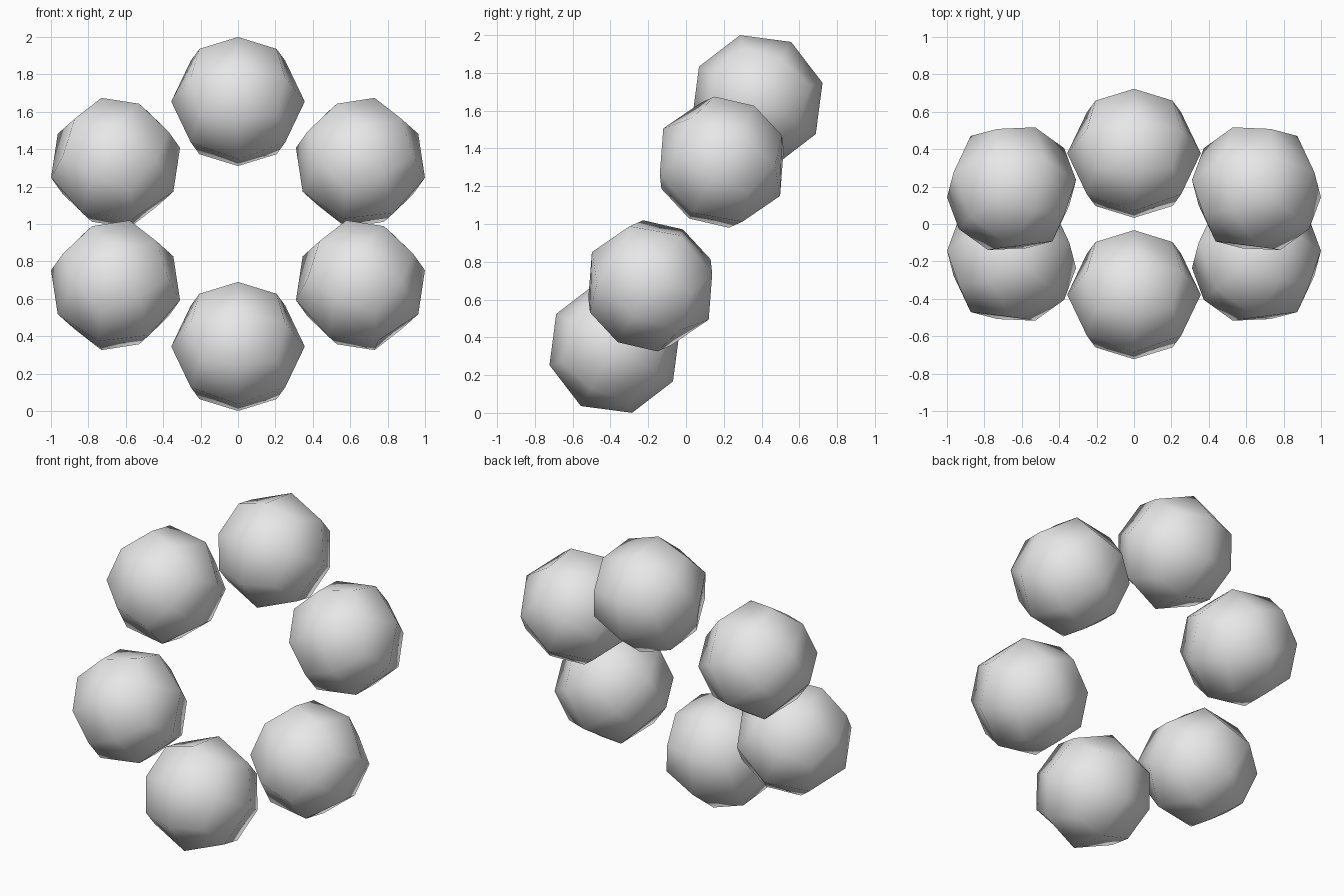
import bpy
import bmesh
import math
from mathutils import Matrix

cube = bpy.data.objects.get("Cube")
if cube:
    bpy.data.objects.remove(cube, do_unlink=True)

BALL_RADIUS = 0.357
RING_RADIUS = 0.756
COUNT = 6
GREY = (0.8, 0.8, 0.8, 1.0)

# Plain grey material
grey = bpy.data.materials.new("light_grey")
grey.use_nodes = True
grey.diffuse_color = GREY
grey.node_tree.nodes["Principled BSDF"].inputs["Base Color"].default_value = GREY


def make_ball_mesh():
    """Cube split once on each side and pushed out to a sphere, smooth shaded."""
    bm = bmesh.new()
    bmesh.ops.create_cube(bm, size=2)
    bmesh.ops.subdivide_edges(bm, edges=bm.edges[:], cuts=1, use_grid_fill=True)
    for v in bm.verts:
        v.co = v.co.normalized() * BALL_RADIUS
    for f in bm.faces:
        f.smooth = True
    bmesh.ops.recalc_face_normals(bm, faces=bm.faces[:])
    mesh = bpy.data.meshes.new("ball")
    bm.to_mesh(mesh)
    bm.free()
    mesh.materials.append(grey)
    return mesh


# Six balls in a ring that leans back
ball_mesh = make_ball_mesh()
ring = Matrix.Translation((0, 0, 1)) @ Matrix.Rotation(math.radians(60), 4, "X")
for i in range(COUNT):
    ball = bpy.data.objects.new(f"ring_ball_{i + 1}", ball_mesh)
    turn = Matrix.Rotation(math.tau * i / COUNT, 4, "Z")
    ball.matrix_world = ring @ turn @ Matrix.Translation((0, RING_RADIUS, 0))
    bpy.context.collection.objects.link(ball)
